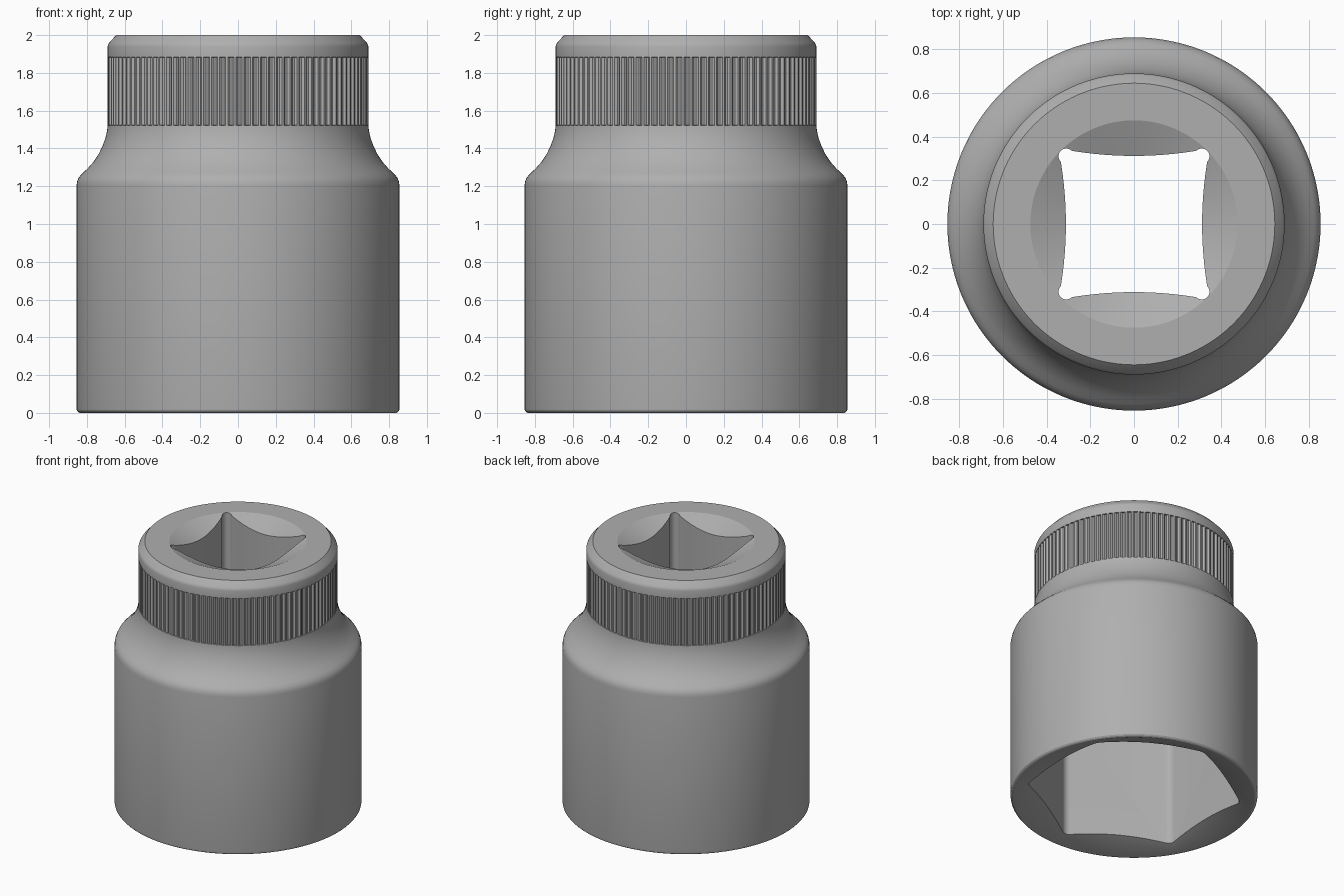
import bpy, bmesh
from math import sin, cos, pi, radians

if "Cube" in bpy.data.objects:
    bpy.data.objects.remove(bpy.data.objects["Cube"])

TEETH, STEPS = 100, 4
SEGS = TEETH * STEPS


def loft(name, rings):
    """Closed solid from a stack of equal-length point rings."""
    bm = bmesh.new()
    rows = [[bm.verts.new(p) for p in ring] for ring in rings]
    n = len(rows[0])
    for a, b in zip(rows, rows[1:]):
        for i in range(n):
            j = (i + 1) % n
            bm.faces.new((a[i], a[j], b[j], b[i]))
    bm.faces.new(rows[0][::-1])
    bm.faces.new(rows[-1])
    bmesh.ops.recalc_face_normals(bm, faces=bm.faces)
    mesh = bpy.data.meshes.new(name)
    bm.to_mesh(mesh)
    bm.free()
    ob = bpy.data.objects.new(name, mesh)
    bpy.context.collection.objects.link(ob)
    return ob


def circle(r, z, n=SEGS, groove=0.0):
    ring = []
    for i in range(n):
        a = 2 * pi * i / n
        rr = r - (groove if i % STEPS in (0, 1) else 0)
        ring.append((rr * cos(a), rr * sin(a), z))
    return ring


def prism(name, outline, z0, z1):
    return loft(name, [[(x, y, z) for x, y in outline] for z in (z0, z1)])


def cone(name, profile):
    return loft(name, [circle(r, z, 128) for r, z in profile])


# Dark steel
steel = bpy.data.materials.new("dark_steel")
steel.diffuse_color = (0.43, 0.43, 0.43, 1)
steel.use_nodes = True
steel.node_tree.nodes["Principled BSDF"].inputs["Base Color"].default_value = steel.diffuse_color

# Outer shell: body, curved shoulder, knurled band, chamfered top
profile = [(0.838, 0), (0.846, 0.004), (0.853, 0.012), (0.855, 0.025),
           (0.855, 1.205), (0.851, 1.228), (0.842, 1.248), (0.825, 1.267),
           (0.795, 1.295), (0.765, 1.329), (0.738, 1.370), (0.717, 1.413),
           (0.702, 1.455), (0.693, 1.495), (0.69, 1.522),
           (0.69, 1.523, 0.012), (0.69, 1.882, 0.012),
           (0.69, 1.883), (0.69, 1.94), (0.687, 1.951), (0.681, 1.961), (0.645, 2.0)]
socket = loft("socket_body", [circle(p[0], p[1], SEGS, p[2] if len(p) > 2 else 0)
                              for p in profile])

# Hexagonal nut opening with softened corners, points facing front and back
apothem, fillet = 0.647, 0.06
reach = (apothem - fillet) / cos(pi / 6)
hexagon = []
for k in range(6):
    mid = radians(30 + 60 * k)
    for s in range(7):
        a = mid + radians(-30 + 10 * s)
        hexagon.append((reach * cos(mid) + fillet * cos(a),
                        reach * sin(mid) + fillet * sin(a)))

# Square drive opening with bowed sides and round corner reliefs
square = []
for k in range(4):
    q = k * pi / 2
    pts = [(0.312 + 0.021 * (t / 6) ** 2, 0.27 * t / 6) for t in range(-6, 7)]
    pts += [(0.31 + 0.036 * cos(radians(a)), 0.31 + 0.036 * sin(radians(a)))
            for a in range(-45, 136, 20)]
    square += [(x * cos(q) - y * sin(q), x * sin(q) + y * cos(q)) for x, y in pts]

# Carve the openings and their conical lead-ins
cutters = [
    prism("hex_cutter", hexagon, -0.1, 1.0),
    prism("square_cutter", square, 0.9, 2.1),
    cone("nut_lead_in_cutter", [(1.08, -0.09), (0.58, 0.09)]),
    cone("drive_lead_in_cutter", [(0.275, 1.916), (0.713, 2.1)]),
    cone("hex_floor_cutter", [(0.60, 0.97), (0.59, 1.01), (0.30, 1.16)]),
]
for cutter in cutters:
    mod = socket.modifiers.new(cutter.name, 'BOOLEAN')
    mod.operation = 'DIFFERENCE'
    mod.solver = 'EXACT'
    mod.object = cutter
bpy.context.view_layer.objects.active = socket
socket.select_set(True)
for name in [m.name for m in socket.modifiers]:
    bpy.ops.object.modifier_apply(modifier=name)
for cutter in cutters:
    bpy.data.objects.remove(cutter, do_unlink=True)

socket.data.materials.clear()
socket.data.materials.append(steel)
bpy.ops.object.shade_smooth_by_angle(angle=radians(21))
